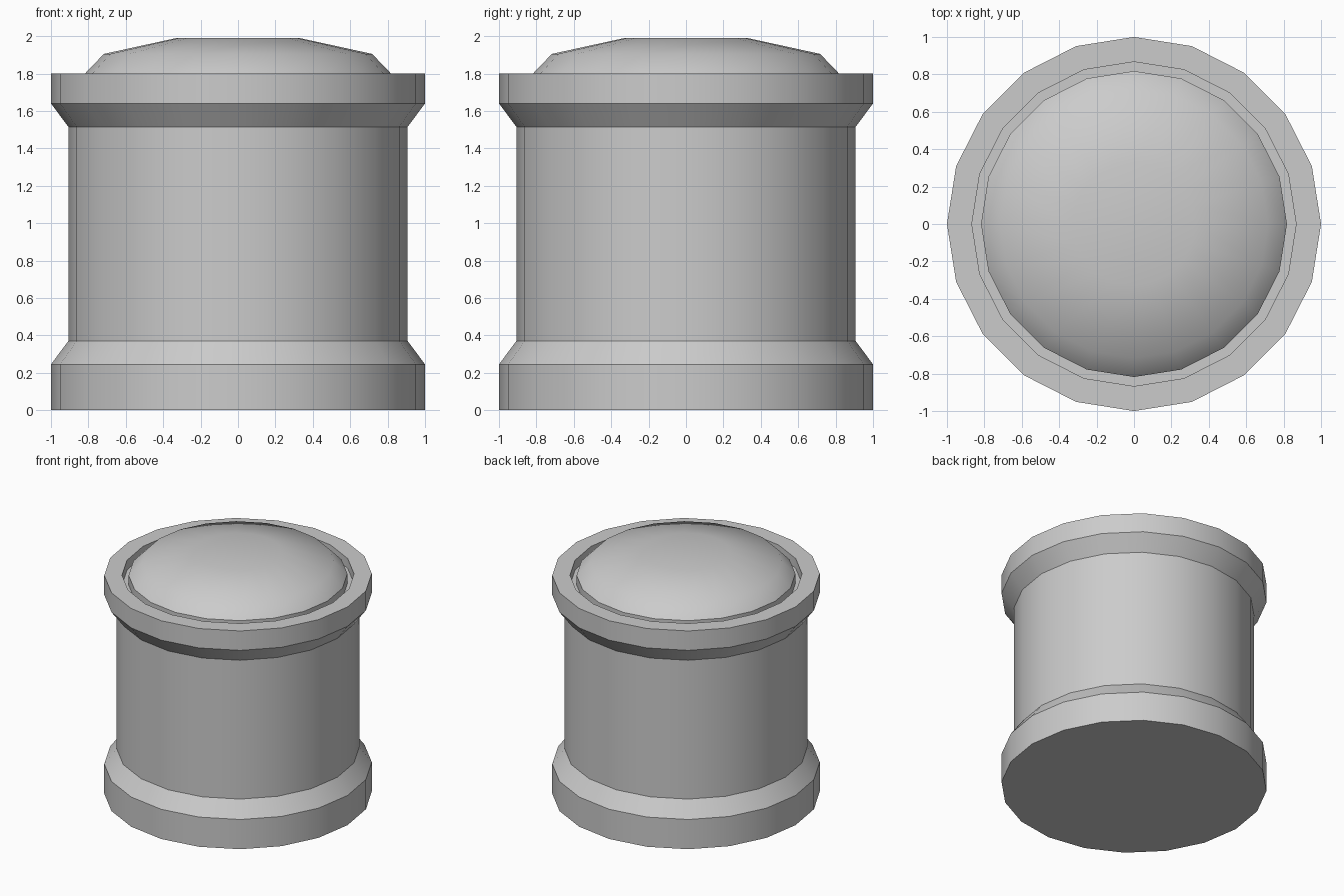
import bpy, bmesh, math

if "Cube" in bpy.data.objects:
    bpy.data.objects.remove(bpy.data.objects["Cube"])

SIDES = 20


def lathe(name, profile, smooth_angle):
    """Spin an (r, z) profile around z; points with r = 0 become poles."""
    bm = bmesh.new()
    rings = []
    for r, z in profile:
        count = SIDES if r > 0 else 1
        rings.append([bm.verts.new((r * math.cos(math.tau * i / SIDES),
                                    r * math.sin(math.tau * i / SIDES), z))
                      for i in range(count)])
    for a, b in zip(rings, rings[1:]):
        for i in range(SIDES):
            j = (i + 1) % SIDES
            quad = [a[i % len(a)], a[j % len(a)], b[j % len(b)], b[i % len(b)]]
            bm.faces.new(list(dict.fromkeys(quad)))
    bmesh.ops.recalc_face_normals(bm, faces=bm.faces)
    mesh = bpy.data.meshes.new(name)
    bm.to_mesh(mesh)
    bm.free()
    obj = bpy.data.objects.new(name, mesh)
    bpy.context.collection.objects.link(obj)
    bpy.ops.object.select_all(action='DESELECT')
    obj.select_set(True)
    bpy.context.view_layer.objects.active = obj
    bpy.ops.object.shade_smooth_by_angle(angle=math.radians(smooth_angle))
    return obj


# Barrel body with flared foot and rim, a narrow groove, and the domed cap
lathe("domed_canister", [
    (0, 0), (1, 0), (1, 0.245), (0.907, 0.37),            # foot
    (0.907, 1.515), (1, 1.64), (1, 1.80),                 # wall and rim
    (0.867, 1.80), (0.867, 1.72), (0.818, 1.72),          # groove
    (0.818, 1.80), (0.717, 1.905), (0.328, 1.99), (0, 1.99)], 35)  # dome
